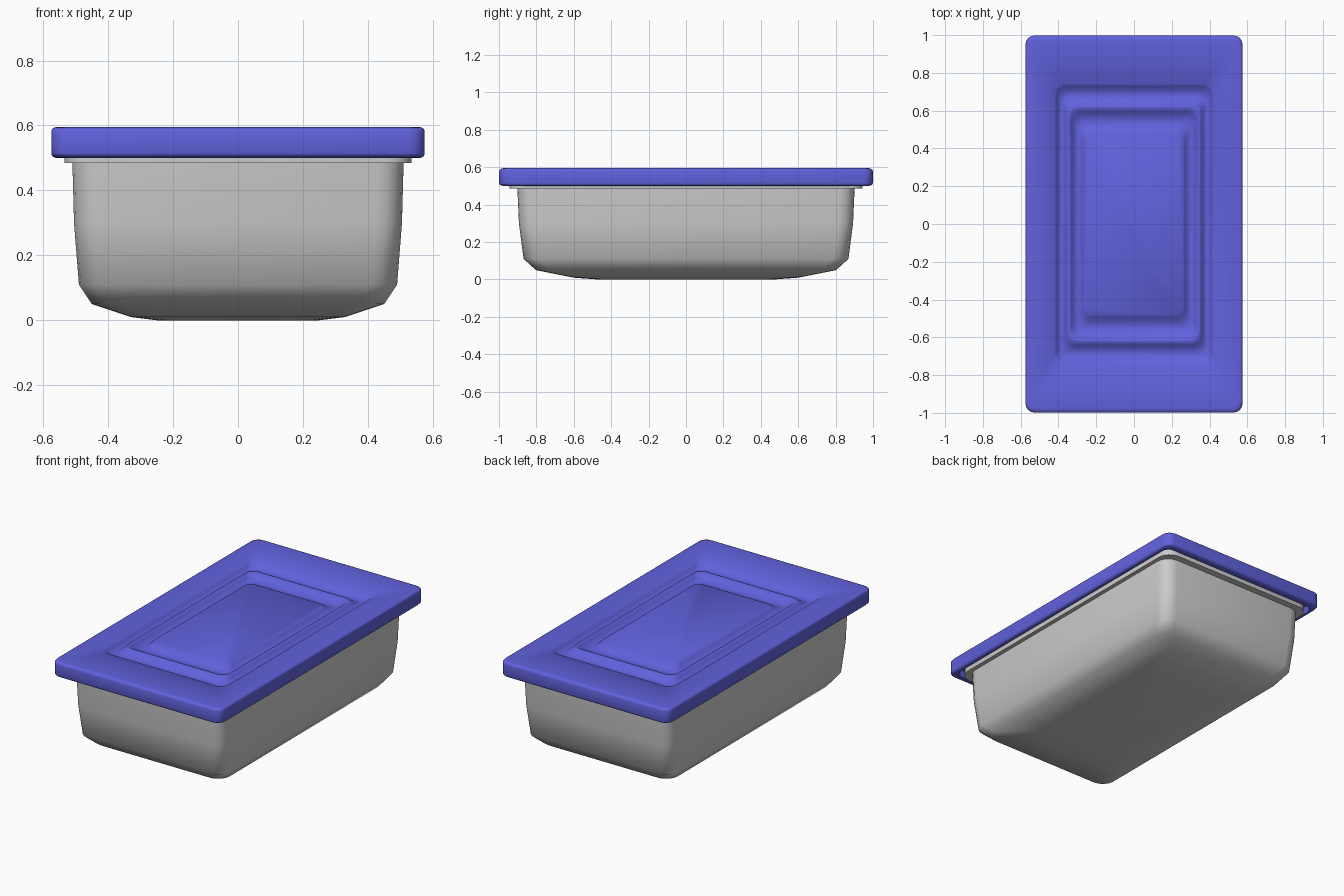
import bpy
import bmesh
import math

cube = bpy.data.objects.get("Cube")
if cube:
    bpy.data.objects.remove(cube, do_unlink=True)


def make_material(name, red, green, blue):
    colour = (red, green, blue, 1)
    material = bpy.data.materials.new(name)
    material.use_nodes = True
    material.diffuse_color = colour
    shader = material.node_tree.nodes["Principled BSDF"]
    shader.inputs["Base Color"].default_value = colour
    return material


def rounded_ring(bm, half_width, half_depth, height, radius, steps=4):
    """One rounded rectangle, corner arc by corner arc."""
    ring = []
    for corner, (side, end) in enumerate([(1, 1), (-1, 1), (-1, -1), (1, -1)]):
        for step in range(steps + 1):
            angle = math.pi / 2 * (corner + step / steps)
            x = side * (half_width - radius) + radius * math.cos(angle)
            y = end * (half_depth - radius) + radius * math.sin(angle)
            ring.append(bm.verts.new((x, y, height)))
    return ring


def loft(name, profile, margin, radius, material):
    """Skin rounded rectangles along a (half width, height) profile and cap the ends.

    Every rectangle keeps the same proportion of depth to width, plus a margin.
    """
    bm = bmesh.new()
    rings = []
    for half_width, height in profile:
        half_depth = 1.65 * half_width + margin
        rings.append(rounded_ring(bm, half_width, half_depth, height, radius))
    for lower, upper in zip(rings, rings[1:]):
        count = len(lower)
        for i in range(count):
            j = (i + 1) % count
            bm.faces.new((lower[i], lower[j], upper[j], upper[i]))
    bm.faces.new(reversed(rings[0]))
    bm.faces.new(rings[-1])
    bmesh.ops.recalc_face_normals(bm, faces=bm.faces)
    mesh = bpy.data.meshes.new(name)
    bm.to_mesh(mesh)
    bm.free()
    mesh.materials.append(material)
    obj = bpy.data.objects.new(name, mesh)
    bpy.context.collection.objects.link(obj)
    bpy.ops.object.select_all(action="DESELECT")
    obj.select_set(True)
    bpy.context.view_layer.objects.active = obj
    bpy.ops.object.shade_smooth_by_angle(angle=math.radians(50))


def rounded_edge(half_width, height, radius, start, steps=4):
    """Quarter turn of the lid's outer edge, starting at the given angle."""
    points = []
    for step in range(steps + 1):
        angle = start + math.pi / 2 * step / steps
        points.append((half_width - radius + radius * math.cos(angle),
                       height + radius * math.sin(angle)))
    return points


def groove(outer, inner, height, depth, steps=8):
    """Pressed channel dipping smoothly between two half widths."""
    points = []
    for step in range(steps + 1):
        along = step / steps
        points.append((outer + (inner - outer) * along,
                       height - depth * math.sin(math.pi * along)))
    return points


grey = make_material("light grey plastic", 0.6, 0.6, 0.6)
blue = make_material("blue plastic", 0.12, 0.12, 0.72)

# Container: outer wall, flat rim, then the same wall offset for the inside
wall = 0.015
rim_bottom, rim_top, rim_width = 0.485, 0.53, 0.535
outside = [(0.25, 0), (0.33, 0.01), (0.45, 0.05), (0.49, 0.11), (0.505, 0.3),
           (0.51, rim_bottom)]
rim = [(rim_width, rim_bottom), (rim_width, rim_top), (0.5, rim_top)]
inside = [(width - wall, height + wall) for width, height in reversed(outside)]
loft("container", outside + rim + inside, 0.06, 0.08, grey)

# Lid: hollow underside, rounded outer edge, two concentric grooves on top
lid_width, lid_bottom, lid_top, edge = 0.575, 0.5, 0.595, 0.015
underside = [(0.25, rim_top + wall), (0.55, rim_top + wall), (0.55, lid_bottom)]
lower_edge = rounded_edge(lid_width, lid_bottom + edge, edge, -math.pi / 2)
upper_edge = rounded_edge(lid_width, lid_top - edge, edge, 0)
grooves = groove(0.42, 0.35, lid_top, 0.03) + groove(0.34, 0.26, lid_top, 0.03)
loft("lid", underside + lower_edge + upper_edge + grooves, 0.05, 0.05, blue)
